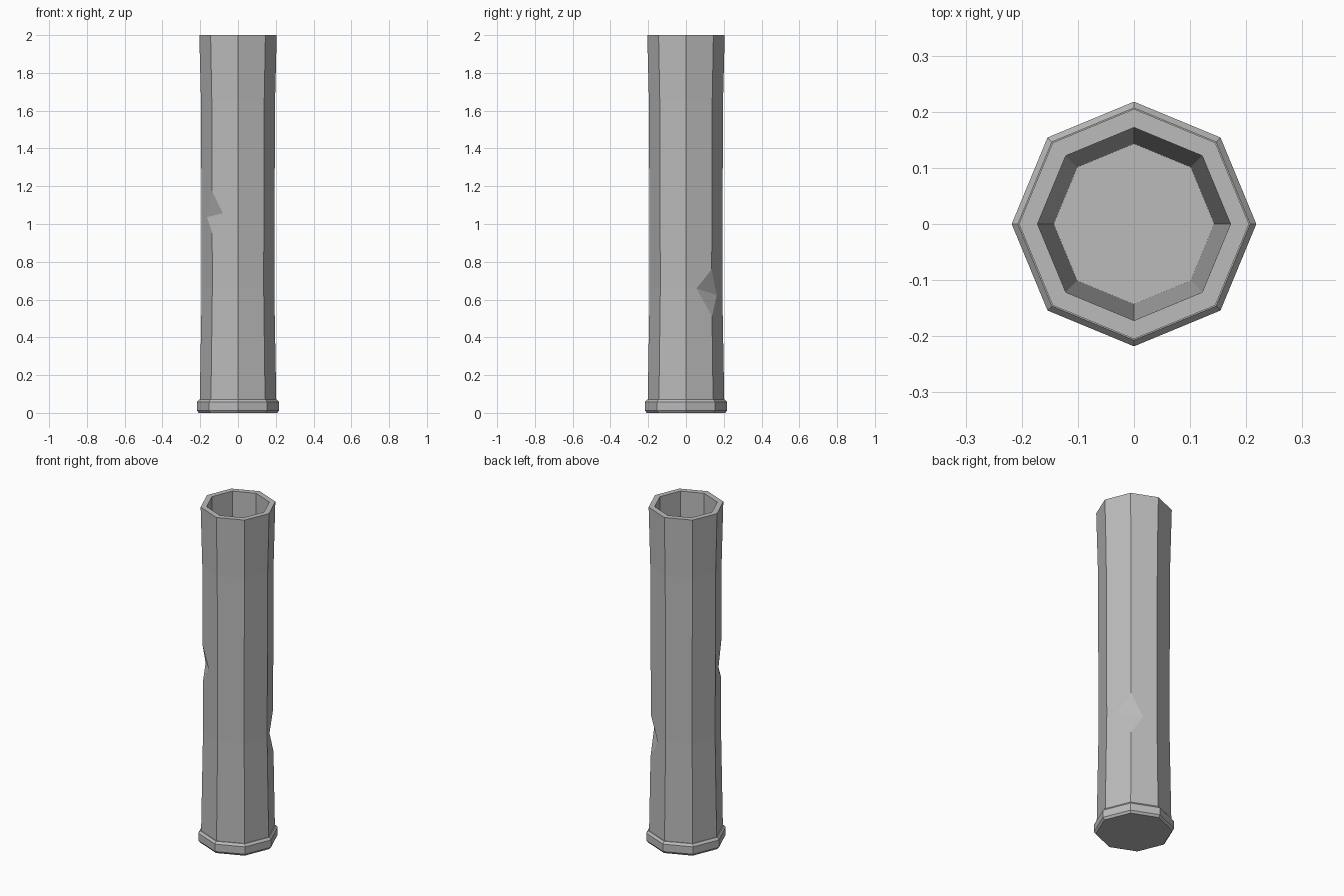
import bpy, bmesh
from math import cos, sin, pi
from mathutils import Vector

SIDES = 8

cube = bpy.data.objects.get("Cube")
if cube:
    bpy.data.objects.remove(cube, do_unlink=True)

grey = bpy.data.materials.new("stone_grey")
grey.use_nodes = True
colour = (0.5, 0.5, 0.5, 1)
grey.diffuse_color = colour
grey.node_tree.nodes["Principled BSDF"].inputs["Base Color"].default_value = colour


def finish(name, bm):
    bmesh.ops.recalc_face_normals(bm, faces=bm.faces)
    mesh = bpy.data.meshes.new(name)
    bm.to_mesh(mesh)
    bm.free()
    mesh.materials.append(grey)
    obj = bpy.data.objects.new(name, mesh)
    bpy.context.collection.objects.link(obj)
    return obj


def lathe(name, profile):
    """Closed octagonal solid from (radius, height) pairs, capped at both ends."""
    bm = bmesh.new()
    rings = []
    for r, z in profile:
        rings.append([bm.verts.new((r * cos(2 * pi * i / SIDES),
                                    r * sin(2 * pi * i / SIDES), z))
                      for i in range(SIDES)])
    for low, high in zip(rings, rings[1:]):
        for i in range(SIDES):
            j = (i + 1) % SIDES
            bm.faces.new((low[i], low[j], high[j], high[i]))
    bm.faces.new(rings[0])
    bm.faces.new(rings[-1])
    return finish(name, bm)


def chip(target, points):
    """Knock a wedge out of a corner, given the notch corners and an outer point."""
    bm = bmesh.new()
    for p in points:
        bm.verts.new(p)
    bmesh.ops.convex_hull(bm, input=bm.verts)
    cutter = finish("chip_cutter", bm)
    cutter.hide_render = True
    mod = target.modifiers.new("chip", "BOOLEAN")
    mod.operation = "DIFFERENCE"
    mod.solver = "EXACT"
    mod.object = cutter
    bpy.context.view_layer.objects.active = target
    bpy.ops.object.modifier_apply(modifier=mod.name)
    bpy.data.objects.remove(cutter, do_unlink=True)


# Bevelled foot ring
lathe("base", [(0.208, 0), (0.218, 0.013), (0.218, 0.057), (0.207, 0.07)])

# Hollow shaft: outside, rim, then down the tapering inside to the floor
shaft = lathe("shaft", [(0.203, 0.04), (0.192, 0.66), (0.196, 1.65), (0.205, 2),
                        (0.172, 2), (0.143, 0.08)])

# Chipped corners: two notch ends, then top, bottom and outer points on the corner
for side, z_top, z_low, ends in (
        (-1, 1.18, 0.945, ((-0.07, -0.172, 1.06), (-0.17, -0.064, 1.035))),
        (1, 0.77, 0.51, ((0.172, 0.052, 0.66), (0.064, 0.172, 0.62)))):
    corner = Vector((side, side, 0)).normalized()
    up = Vector((0, 0, 1))
    chip(shaft, [*ends, corner * 0.195 + up * z_top, corner * 0.195 + up * z_low,
                 corner * 0.3 + up * (z_top + z_low) / 2])
